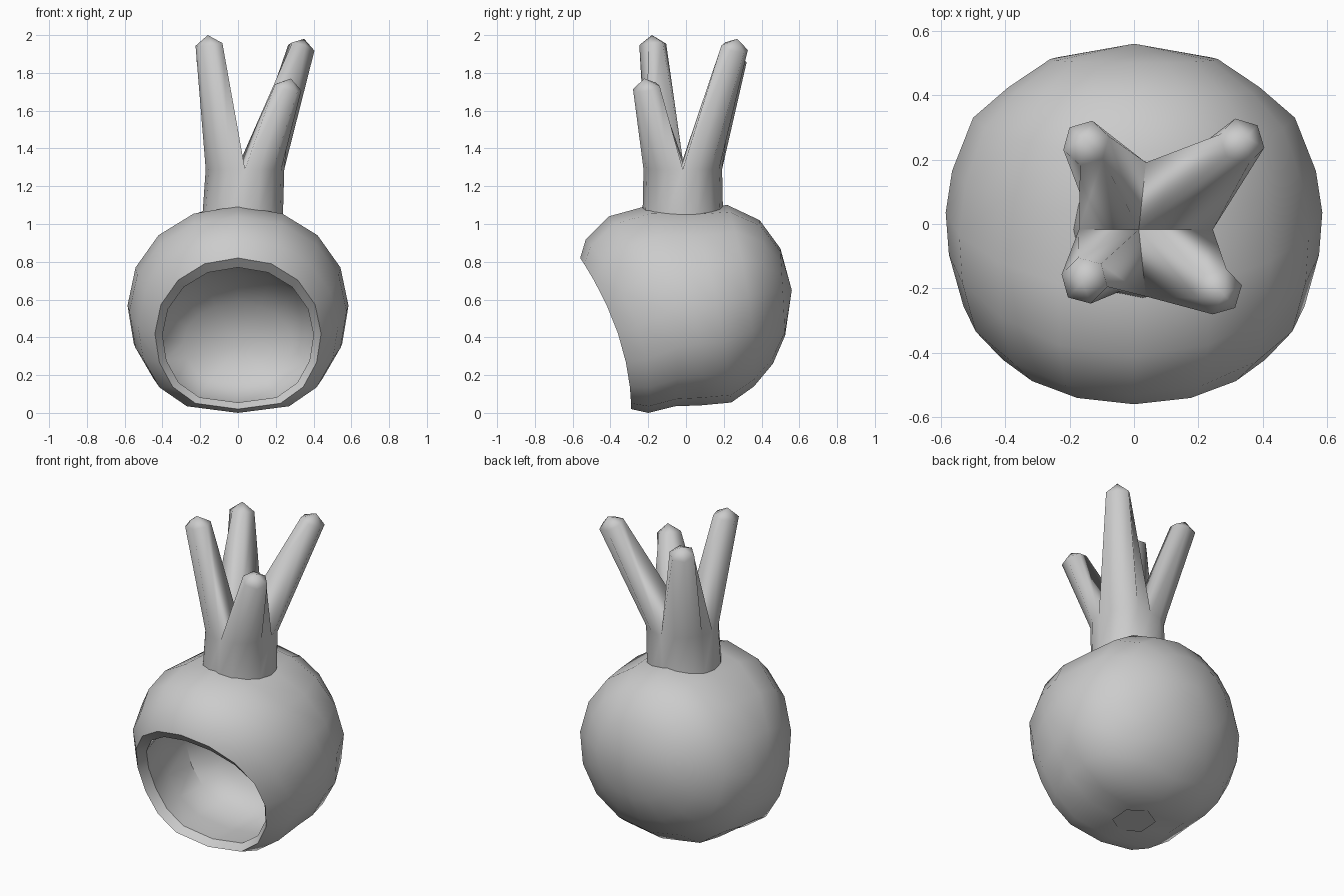
import bpy, bmesh, math
from mathutils import Vector

if "Cube" in bpy.data.objects:
    bpy.data.objects.remove(bpy.data.objects["Cube"])

grey = bpy.data.materials.new("plain grey")
grey.diffuse_color = (0.6, 0.6, 0.6, 1)
grey.use_nodes = True
grey.node_tree.nodes["Principled BSDF"].inputs["Base Color"].default_value = grey.diffuse_color


def finish(name, bm, angle):
    bmesh.ops.recalc_face_normals(bm, faces=bm.faces)
    mesh = bpy.data.meshes.new(name)
    bm.to_mesh(mesh)
    bm.free()
    mesh.materials.append(grey)
    ob = bpy.data.objects.new(name, mesh)
    bpy.context.collection.objects.link(ob)
    bpy.context.view_layer.objects.active = ob
    ob.select_set(True)
    bpy.ops.object.shade_smooth_by_angle(angle=math.radians(angle))
    ob.select_set(False)
    return ob


def bridge(bm, a, b):
    n = len(a)
    for i in range(n):
        bm.faces.new((a[i], a[(i + 1) % n], b[(i + 1) % n], b[i]))


def fan(bm, ring, tip):
    for i in range(len(ring)):
        bm.faces.new((ring[i], ring[(i + 1) % len(ring)], tip))


# Round hollow body: hoops from the front opening to the back
# each hoop: top y, top z, bottom y, bottom z, half width, backward bow of the sides
OUTER = [
    (-.56, .82, -.29, .02, .44, .065),
    (-.53, .92, -.20, .00, .53, .11),
    (-.41, 1.04, -.06, .035, .575, .14),
    (-.21, 1.095, .08, .04, .585, .10),
    (.03, 1.09, .24, .055, .565, .03),
    (.22, 1.10, .36, .14, .50, .04),
    (.39, 1.02, .46, .26, .39, .0),
    (.50, .87, .525, .41, .26, .0),
]
# Bowl-shaped cavity, starting at the inner edge of the rim
CAVITY = [
    (-.52, .77, -.25, .055, .40, .075),
    (-.28, .80, -.08, .05, .44, .06),
    (.0, .74, .12, .06, .42, .03),
    (.2, .58, .24, .16, .29, .0),
]
SQUARE = [.7, .7, .72, .74, .8, .9, 1, 1]
SIDES = 16


def hoops(bm, rows):
    rings = []
    for k, (ty, tz, by, bz, w, bow) in enumerate(rows):
        ring = []
        for i in range(SIDES):
            a = 2 * math.pi * i / SIDES
            s, c = math.sin(a), math.cos(a)
            # the lower half of the front hoops is a little squarer
            p = SQUARE[k] if c < 0 else .95
            x = math.copysign(abs(s) ** p, s) * w if abs(s) > 1e-6 else 0
            t = (1 + c) / 2
            ring.append(bm.verts.new((x, by + (ty - by) * t + bow * s * s, bz + (tz - bz) * t)))
        if rings:
            bridge(bm, rings[-1], ring)
        rings.append(ring)
    return rings


bm = bmesh.new()
outer = hoops(bm, OUTER)
fan(bm, outer[-1], bm.verts.new((0, .56, .65)))
cavity = hoops(bm, CAVITY)
fan(bm, cavity[-1], bm.verts.new((0, .28, .35)))
bridge(bm, outer[0], cavity[0])
# keep the outer edge of the rim crisp
for i in range(SIDES):
    bm.edges.get((outer[0][i], outer[0][(i + 1) % SIDES])).smooth = False
finish("hollow_body", bm, 40)

# Small flat patch under the body
bm = bmesh.new()
bmesh.ops.create_circle(bm, cap_ends=True, segments=6, radius=.125)
patch = finish("bottom_patch", bm, 30)
patch.location = (0, 0, .03)
patch.rotation_euler.x = math.pi + .07

# Stem: a round trunk that splits into four leaning stalks
bm = bmesh.new()
CX, CY = .025, -.017


def trunk_ring(cx, z, r):
    return [bm.verts.new((cx + r * math.cos(i * math.pi / 8),
                          CY + r * math.sin(i * math.pi / 8), z)) for i in range(16)]


low = trunk_ring(CX, 1.05, .213)
high = trunk_ring(CX + .012, 1.29, .208)
bridge(bm, low, high)
crotch = bm.verts.new((CX - .01, CY, 1.34))
# stalk tips counter-clockwise from the back right
TIPS = [(.35, .27, 1.98), (-.155, .265, 1.92), (-.16, -.18, 2.0), (.28, -.22, 1.77)]
for q, tip in enumerate(TIPS):
    loop = [crotch] + [high[(4 * q + j) % 16] for j in range(5)]
    apex = Vector(tip)
    mid = sum((v.co for v in loop), Vector()) / 6
    axis = (apex - mid).normalized()
    diag = math.pi / 4 + q * math.pi / 2
    u = Vector((math.cos(diag), math.sin(diag), 0))
    u = (u - axis * u.dot(axis)).normalized()
    v = axis.cross(u)
    centre = apex - axis * .05
    end = []
    for i in range(6):
        a = math.pi + i * math.pi / 3
        end.append(bm.verts.new(centre + (u * math.cos(a) + v * math.sin(a)) * .074))
    bridge(bm, loop, end)
    fan(bm, end, bm.verts.new(apex))
finish("branching_stem", bm, 110)
